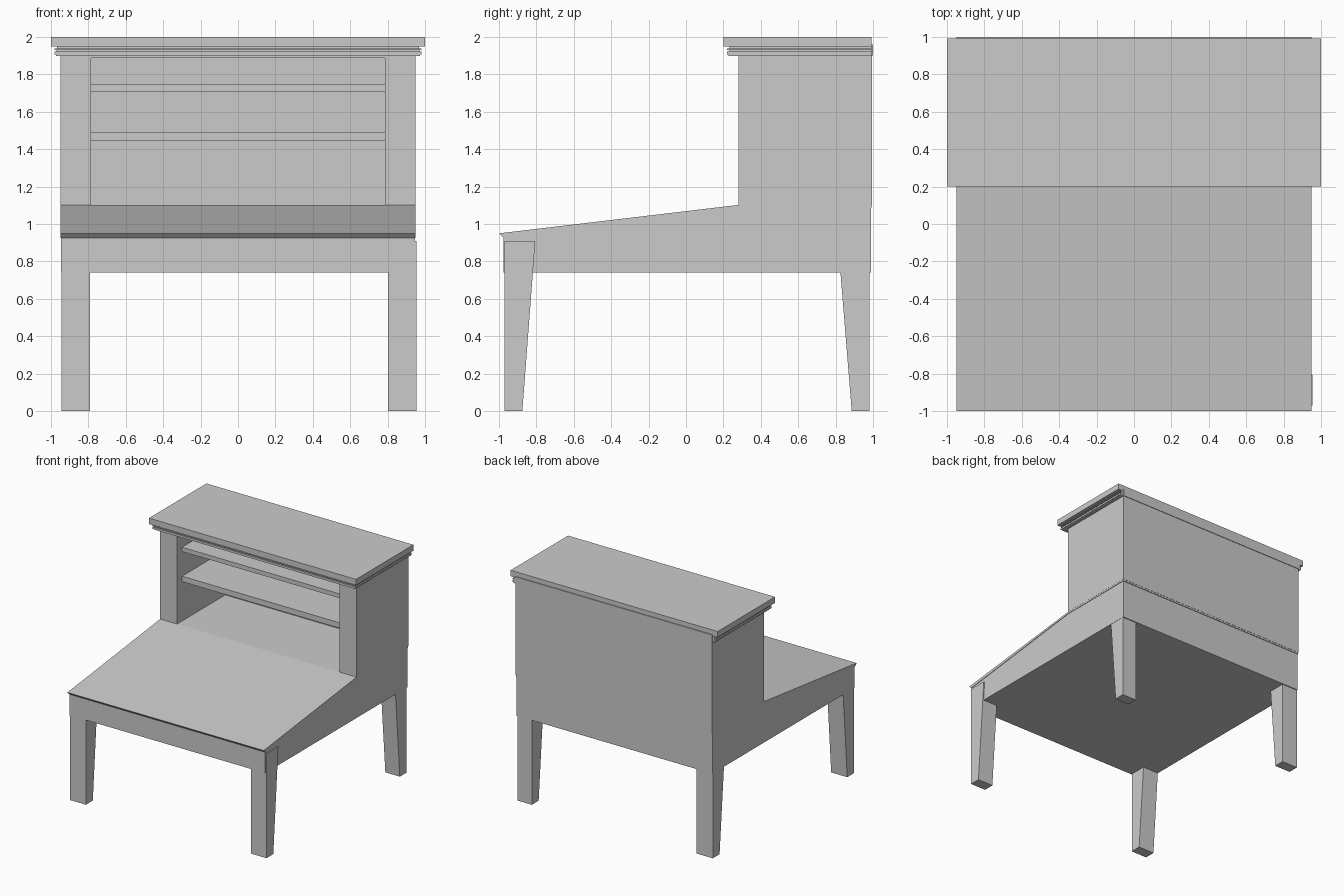
import bpy

if "Cube" in bpy.data.objects:
    bpy.data.objects.remove(bpy.data.objects["Cube"])


def prism(name, profile, x0, x1):
    """Extrude a (y, z) profile along x."""
    n = len(profile)
    verts = [(x, y, z) for x in (x0, x1) for y, z in profile]
    faces = [tuple(range(n))[::-1], tuple(range(n, 2 * n))]
    faces += [(i, (i + 1) % n, n + (i + 1) % n, n + i) for i in range(n)]
    me = bpy.data.meshes.new(name)
    me.from_pydata(verts, [], [f[::-1] for f in faces])
    import bmesh
    bm = bmesh.new()
    bm.from_mesh(me)
    bmesh.ops.recalc_face_normals(bm, faces=bm.faces)
    bm.to_mesh(me)
    bm.free()
    ob = bpy.data.objects.new(name, me)
    bpy.context.collection.objects.link(ob)
    return ob


def box(name, x0, x1, y0, y1, z0, z1):
    return prism(name, [(y0, z0), (y1, z0), (y1, z1), (y0, z1)], x0, x1)


# Desk body with sloped top and small front lip
prism("desk_body", [(-0.975, 0.742), (0.988, 0.742), (0.988, 1.09),
                    (0.28, 1.09), (-0.975, 0.943)], -0.946, 0.945)
prism("sloped_desk_top", [(-0.975, 0.925), (-1.0, 0.95), (0.28, 1.102),
                          (0.993, 1.102), (0.993, 1.085), (0.28, 1.085)], -0.948, 0.949)

# Legs, tapered on the inner side only
front = [(-0.97, 0), (-0.875, 0), (-0.806, 0.91), (-0.97, 0.91)]
back = [(0.886, 0), (0.98, 0), (0.98, 0.91), (0.812, 0.91)]
for side, x0, x1 in (("left", -0.945, -0.79), ("right", 0.803, 0.954)):
    prism("front_leg_" + side, front, x0, x1)
    dx = 0.011 if side == "right" else 0
    prism("back_leg_" + side, back, x0, x1 - dx)

# Upper cabinet: stiles, side walls, back and rails
for side, s in (("left", -1), ("right", 1)):
    a, b = sorted((s * 0.785, s * 0.95))
    box("cabinet_stile_" + side, a, b, 0.28, 0.35, 1.10, 1.90)
    box("cabinet_wall_" + side, a, b, 0.35, 0.995, 1.10, 1.90)
box("cabinet_back", -0.785, 0.785, 0.945, 0.995, 1.10, 1.90)
box("cabinet_ceiling", -0.785, 0.785, 0.28, 0.945, 1.888, 1.90)

# Shelves, set back behind the stiles
box("lower_shelf", -0.785, 0.785, 0.35, 0.945, 1.445, 1.493)
box("upper_shelf", -0.785, 0.785, 0.35, 0.945, 1.708, 1.746)

# Stepped cornice under the lid: half width, front y, z range
steps = [(0.972, 0.228, 1.897, 1.905), (0.980, 0.220, 1.905, 1.921),
         (0.970, 0.232, 1.921, 1.929), (0.980, 0.220, 1.929, 1.938),
         (0.968, 0.233, 1.938, 1.95)]
for i, (w, y, z0, z1) in enumerate(steps):
    box(f"cornice_step_{i + 1}", -w, w, y, 0.993, z0, z1)

# Lid
box("cabinet_lid", -1.0, 1.0, 0.2, 0.992, 1.948, 2.0)
box("lid_back_strip", -0.95, 0.95, 0.992, 1.0, 1.90, 1.96)
